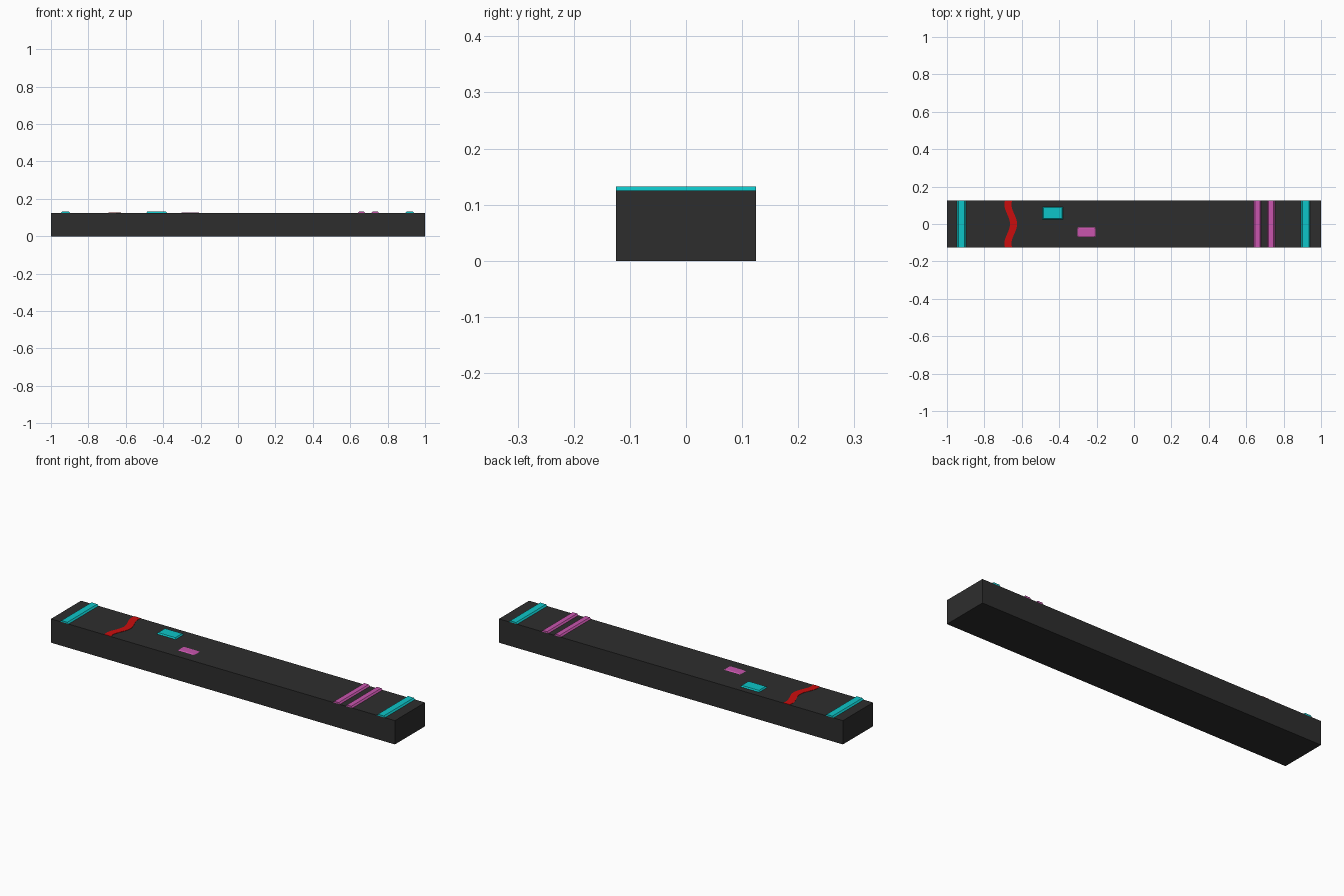
import bpy
import math

if "Cube" in bpy.data.objects:
    bpy.data.objects.remove(bpy.data.objects["Cube"])


def material(name, rgb):
    m = bpy.data.materials.new(name)
    m.diffuse_color = (*rgb, 1)
    m.use_nodes = True
    m.node_tree.nodes["Principled BSDF"].inputs["Base Color"].default_value = m.diffuse_color
    return m


dark = material("charcoal", (0.027, 0.027, 0.027))
cyan = material("cyan", (0.004, 0.56, 0.58))
pink = material("pink", (0.58, 0.09, 0.42))
red = material("red", (0.60, 0.004, 0.004))

TOP = 0.125
HALF_Y = 0.125


def mesh_object(name, verts, faces, mat):
    me = bpy.data.meshes.new(name)
    me.from_pydata(verts, [], faces)
    me.materials.append(mat)
    ob = bpy.data.objects.new(name, me)
    bpy.context.collection.objects.link(ob)
    return ob


def frustum(name, x0, x1, y0, y1, z0, z1, mat, inset_x=0, inset_y=0):
    """Box whose top face is inset, giving sloped sides."""
    v = [(x0, y0, z0), (x1, y0, z0), (x1, y1, z0), (x0, y1, z0)]
    a0, a1, b0, b1 = x0 + inset_x, x1 - inset_x, y0 + inset_y, y1 - inset_y
    v += [(a0, b0, z1), (a1, b0, z1), (a1, b1, z1), (a0, b1, z1)]
    f = [(3, 2, 1, 0), (4, 5, 6, 7)]
    f += [(i, (i + 1) % 4, (i + 1) % 4 + 4, i + 4) for i in range(4)]
    return mesh_object(name, v, f, mat)


# Main slab
frustum("slab", -1, 1, -HALF_Y, HALF_Y, 0, TOP, dark)

# Raised cross strips with sloped sides
for name, x, half, mat in (("left_end_strip", -0.922, 0.024, cyan),
                           ("right_end_strip", 0.918, 0.024, cyan),
                           ("inner_strip", 0.660, 0.020, pink),
                           ("outer_strip", 0.733, 0.020, pink)):
    frustum(name, x - half, x + half, -HALF_Y, HALF_Y, TOP, 0.1325, mat, 0.007)

# Small raised pads
frustum("large_pad", -0.49, -0.38, 0.025, 0.092, TOP, 0.1315, cyan, 0.005, 0.005)
frustum("small_pad", -0.302, -0.207, -0.069, -0.02, TOP, 0.128, pink, 0.005, 0.005)

# Wavy line, built as a thin plate following a cosine
N = 16
verts, faces = [], []
for i in range(N + 1):
    y = -HALF_Y + 2 * HALF_Y * i / N
    x = -0.659 + 0.015 * math.cos(math.pi * y / 0.105)
    for z in (TOP - 0.001, TOP + 0.0015):
        verts += [(x - 0.019, y, z), (x + 0.019, y, z)]
for i in range(N):
    a, b = 4 * i, 4 * i + 4
    faces += [(a + 2, a + 3, b + 3, b + 2), (a + 1, a, b, b + 1),
              (a, a + 2, b + 2, b), (a + 3, a + 1, b + 1, b + 3)]
faces += [(0, 1, 3, 2), (4 * N + 1, 4 * N, 4 * N + 2, 4 * N + 3)]
mesh_object("wavy_line", verts, faces, red)
